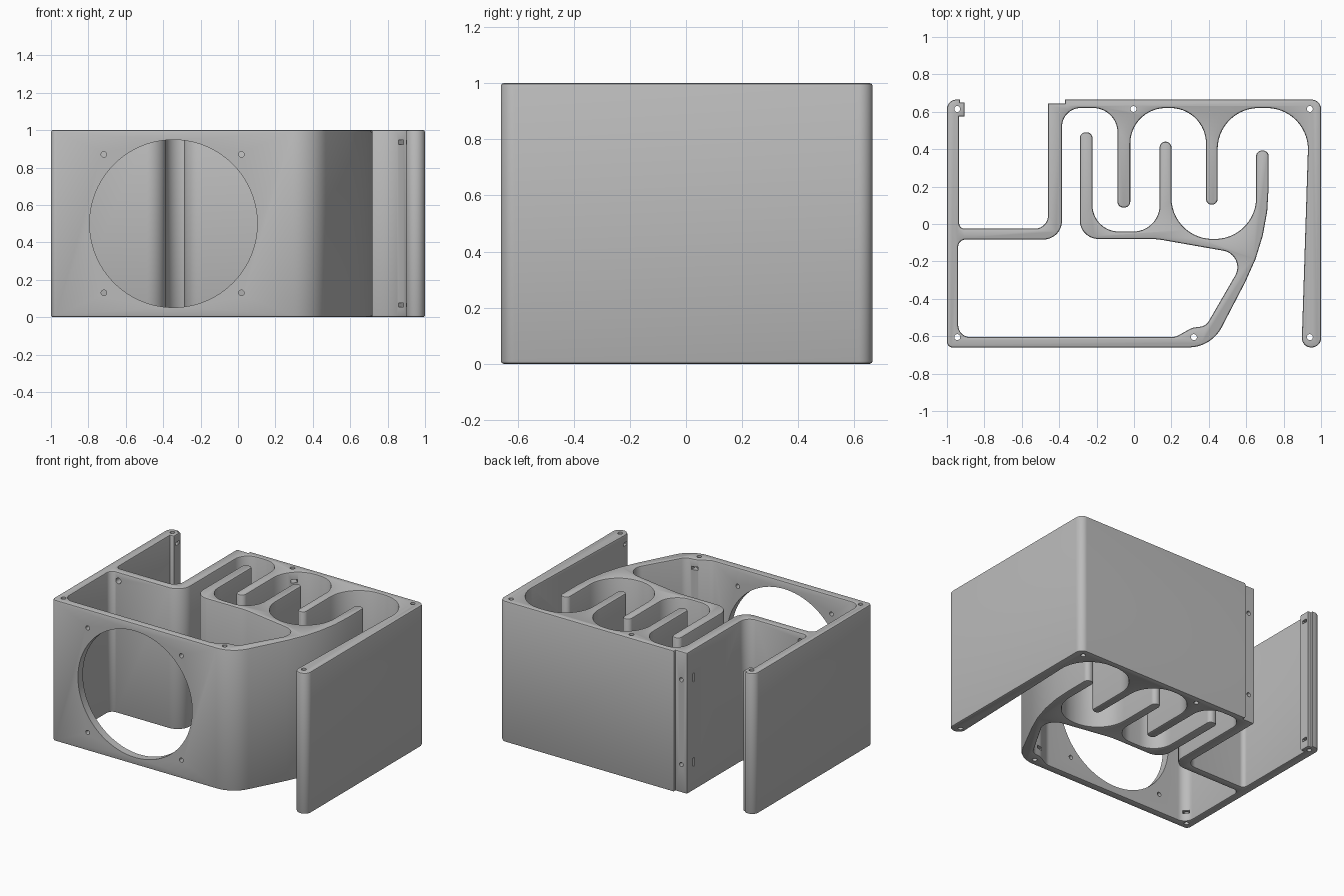
import bpy, bmesh, math
from mathutils import Vector, Matrix

if "Cube" in bpy.data.objects:
    bpy.data.objects.remove(bpy.data.objects["Cube"])

grey = bpy.data.materials.new("plain_grey")
grey.use_nodes = True
grey.diffuse_color = (0.5, 0.5, 0.5, 1)
grey.node_tree.nodes["Principled BSDF"].inputs["Base Color"].default_value = (0.5, 0.5, 0.5, 1)


def fillet(corners):
    """Round every (x, y, radius) corner of a closed outline."""
    out = []
    for i, (x, y, r) in enumerate(corners):
        p = Vector((x, y))
        a = Vector(corners[i - 1][:2]) - p
        b = Vector(corners[(i + 1) % len(corners)][:2]) - p
        a.normalize()
        b.normalize()
        turn = math.pi - a.angle(b)
        if r == 0 or turn < 0.01:
            out.append(p)
            continue
        t = r * math.tan(turn / 2)
        start = p + a * t
        centre = p + (a + b).normalized() * (r / math.cos(turn / 2))
        sweep = turn if a.x * b.y - a.y * b.x < 0 else -turn
        n = max(3, math.ceil(turn / math.radians(7)))
        for k in range(n + 1):
            out.append(centre + Matrix.Rotation(sweep * k / n, 2) @ (start - centre))
    return out


def tongue(x0, x1, y, r=0.031):
    """Rounded tip of a baffle, from x0 to x1."""
    return [(x0, y, r), (x1, y, r)]


# Wall plan, traced once round the whole body
plan = [(-1, 0.665, 0.05), (-1, -0.66, 0.03), (0.413, -0.66, 0.2), (0.72, -0.07, 1.1)]
# lower baffles, right to left
plan += tongue(0.72, 0.653, 0.393)
plan += [(0.653, -0.08, 0.22), (0.2, -0.08, 0.22)]
plan += tongue(0.2, 0.137, 0.44)
plan += [(0.137, -0.04, 0.14), (-0.222, -0.04, 0.14)]
plan += tongue(-0.222, -0.29, 0.49)
# fan chamber
plan += [(-0.29, -0.08, 0.1), (0.12, -0.08, 0.4), (0.605, -0.165, 0.09),
         (0.385, -0.545, 0.06), (0.31, -0.555, 0.08), (0.22, -0.605, 0.08),
         (-0.94, -0.605, 0.065), (-0.94, -0.083, 0.04), (-0.385, -0.083, 0.1)]
# upper baffles, left to right
plan += [(-0.385, 0.62, 0.1), (-0.088, 0.62, 0.13)]
plan += tongue(-0.088, -0.02, 0.088)
plan += [(-0.02, 0.62, 0.19), (0.385, 0.62, 0.19)]
plan += tongue(0.385, 0.447, 0.103)
plan += [(0.447, 0.62, 0.22), (0.937, 0.62, 0.22)]
# side wall, back wall, stepped end and clip
plan += [(0.896, -0.66, 0.05), (1, -0.66, 0.05), (1, 0.665, 0.05),
         (-0.37, 0.665, 0), (-0.37, 0.645, 0), (-0.46, 0.645, 0),
         (-0.46, -0.025, 0.07), (-0.935, -0.025, 0.03),
         (-0.935, 0.575, 0), (-0.905, 0.575, 0), (-0.905, 0.65, 0), (-0.93, 0.65, 0),
         (-0.93, 0.665, 0)]


def finish(bm, name):
    mesh = bpy.data.meshes.new(name)
    bm.to_mesh(mesh)
    bm.free()
    obj = bpy.data.objects.new(name, mesh)
    bpy.context.collection.objects.link(obj)
    mesh.materials.append(grey)
    return obj


# Body: extruded plan with softened rims
bm = bmesh.new()
base = bm.faces.new([bm.verts.new((p.x, p.y, 0)) for p in fillet(plan)])
top = bmesh.ops.extrude_face_region(bm, geom=[base], use_keep_orig=True)["geom"]
bmesh.ops.translate(bm, vec=(0, 0, 1), verts=[v for v in top if isinstance(v, bmesh.types.BMVert)])
bmesh.ops.recalc_face_normals(bm, faces=bm.faces)
rims = [e for e in bm.edges if abs(e.verts[0].co.z - e.verts[1].co.z) < 0.001]
bmesh.ops.bevel(bm, geom=rims, offset=0.01, segments=2, profile=0.5,
                affect='EDGES', clamp_overlap=False)
body = finish(bm, "ducted_housing")

# Round holes
bm = bmesh.new()


def drill(centre, radius, depth, axis, sides=24):
    turn = Matrix.Rotation(math.pi / 2, 4, 'X') if axis == 'Y' else Matrix()
    bmesh.ops.create_cone(bm, cap_ends=True, segments=sides, radius1=radius, radius2=radius,
                          depth=depth, matrix=Matrix.Translation(centre) @ turn)


posts = [(-0.945, 0.615, 0), (-0.945, -0.605, 45), (0.32, -0.605, 90),
         (0.94, -0.605, 180), (0.94, 0.615, 225), (-0.003, 0.615, -45)]
for x, y, _ in posts:
    drill((x, y, 0.5), 0.016, 1.2, 'Z')
drill((-0.345, -0.64, 0.5), 0.448, 0.16, 'Y', 96)
for x in (-0.717, 0.018):
    for z in (0.13, 0.87):
        drill((x, -0.64, z), 0.015, 0.14, 'Y')
for z in (0.2, 0.8):
    drill((-0.415, 0.62, z), 0.015, 0.2, 'Y')
drill((-0.88, -0.05, 0.94), 0.02, 0.2, 'Y')
holes = finish(bm, "hole_cutter")

# Nut slots
bm = bmesh.new()


def slot(centre, angle, size):
    spin = Matrix.Rotation(math.radians(angle), 4, 'Z')
    bmesh.ops.create_cube(bm, size=1, matrix=Matrix.Translation(centre) @ spin
                          @ Matrix.Diagonal((*size, 1)))


for x, y, angle in posts:
    for z in (0.065, 0.935):
        a = math.radians(angle)
        slot((x + 0.055 * math.cos(a), y + 0.055 * math.sin(a), z), angle, (0.15, 0.042, 0.022))
for z in (0.2, 0.8):
    slot((-0.44, 0.57, z), 0, (0.09, 0.02, 0.06))
slots = finish(bm, "slot_cutter")

bpy.ops.object.select_all(action='DESELECT')
body.select_set(True)
bpy.context.view_layer.objects.active = body
for cutter in (holes, slots):
    cutter.hide_render = True
    cut = body.modifiers.new("cut", 'BOOLEAN')
    cut.operation = 'DIFFERENCE'
    cut.solver = 'EXACT'
    cut.object = cutter
    bpy.ops.object.modifier_apply(modifier=cut.name)
    bpy.data.objects.remove(cutter)
bpy.ops.object.shade_smooth_by_angle(angle=math.radians(30))
